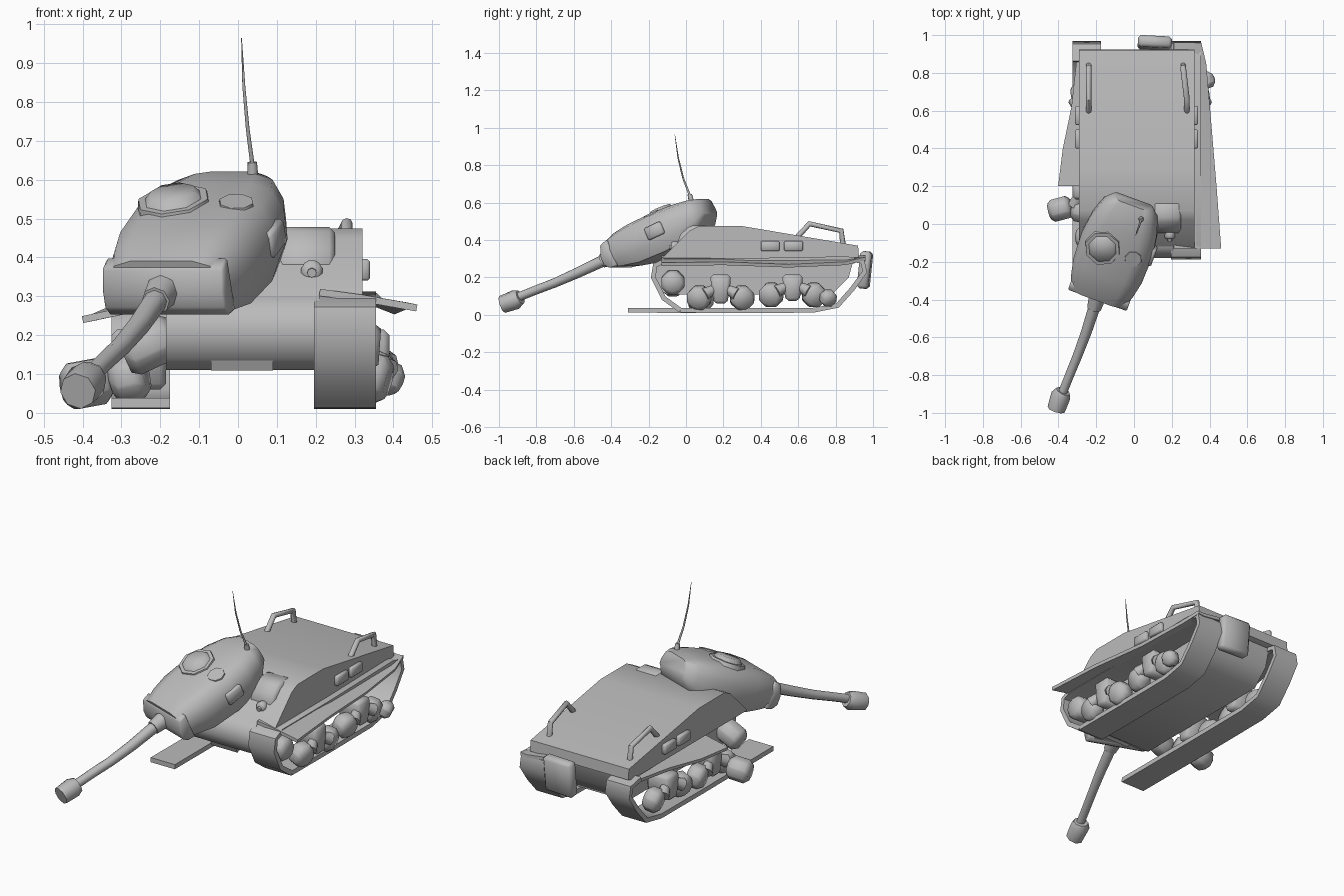
import bpy, bmesh, math
from mathutils import Matrix

if "Cube" in bpy.data.objects:
    bpy.data.objects.remove(bpy.data.objects["Cube"])

GREY = (0.5, 0.5, 0.5, 1)
mat = bpy.data.materials.new("plain grey")
mat.use_nodes = True
mat.diffuse_color = GREY
mat.node_tree.nodes["Principled BSDF"].inputs["Base Color"].default_value = GREY
mat.node_tree.nodes["Principled BSDF"].inputs["Roughness"].default_value = 0.7


def finish(ob, angle):
    """Assign the material, apply modifiers and shade."""
    ob.data.materials.append(mat)
    bpy.ops.object.select_all(action='DESELECT')
    ob.select_set(True)
    bpy.context.view_layer.objects.active = ob
    bpy.ops.object.convert(target='MESH')
    bpy.ops.object.shade_smooth_by_angle(angle=math.radians(angle))


def add(name, bm, matrix=Matrix(), bevel=0, thick=0, angle=55):
    bmesh.ops.recalc_face_normals(bm, faces=bm.faces)
    me = bpy.data.meshes.new(name)
    bm.to_mesh(me)
    bm.free()
    ob = bpy.data.objects.new(name, me)
    bpy.context.collection.objects.link(ob)
    ob.matrix_world = matrix
    if thick:
        ob.modifiers.new("thickness", 'SOLIDIFY').thickness = thick
        ob.modifiers["thickness"].offset = 0
    if bevel:
        ob.modifiers.new("edges", 'BEVEL').width = bevel
    finish(ob, angle)


def loft(name, rings, cap=True, closed=True, **kw):
    bm = bmesh.new()
    rows = [[bm.verts.new(p) for p in r] for r in rings]
    n = len(rows[0])
    for a, b in zip(rows, rows[1:]):
        for i in range(n if closed else n - 1):
            j = (i + 1) % n
            bm.faces.new((a[i], a[j], b[j], b[i]))
    if cap:
        bm.faces.new(rows[0])
        bm.faces.new(rows[-1])
    add(name, bm, **kw)


def prism(name, profile, x0, x1, **kw):
    loft(name, [[(x, y, z) for y, z in profile] for x in (x0, x1)], **kw)


def box(name, loc, size, rot=(0, 0, 0), base=Matrix(), **kw):
    bm = bmesh.new()
    bmesh.ops.create_cube(bm, size=1, matrix=Matrix.Diagonal((*size, 1)))
    turn = [Matrix.Rotation(math.radians(a), 4, ax) for a, ax in zip(rot, 'XYZ')]
    add(name, bm, base @ Matrix.Translation(loc) @ turn[2] @ turn[1] @ turn[0], **kw)


def disc(name, r, depth, matrix, top=None, bevel=0, sides=8):
    bm = bmesh.new()
    bmesh.ops.create_cone(bm, cap_ends=True, segments=sides, radius1=r,
                          radius2=r if top is None else top, depth=depth)
    add(name, bm, matrix, bevel=bevel)


def wheel(name, loc, r=0.065, depth=0.09, lean=0, yaw=0):
    turn = (Matrix.Translation(loc) @ Matrix.Rotation(math.radians(yaw), 4, 'Z')
            @ Matrix.Rotation(math.radians(90 + lean), 4, 'Y'))
    disc(name, r, depth, turn, bevel=0.022)


def tube(name, points, radii):
    cu = bpy.data.curves.new(name, 'CURVE')
    cu.dimensions = '3D'
    cu.bevel_depth = 1
    cu.bevel_resolution = 2
    cu.use_fill_caps = True
    sp = cu.splines.new('POLY')
    sp.points.add(len(points) - 1)
    for p, co, r in zip(sp.points, points, radii):
        p.co = (*co, 1)
        p.radius = r
    ob = bpy.data.objects.new(name, cu)
    bpy.context.collection.objects.link(ob)
    finish(ob, 55)


# Hull
prism("lower_hull", [(-0.1, 0.11), (-0.155, 0.14), (-0.18, 0.2), (-0.17, 0.26), (-0.12, 0.31),
                     (0.9, 0.31), (0.87, 0.2), (0.78, 0.11)], -0.185, 0.21)
prism("upper_hull", [(-0.13, 0.3), (0.02, 0.45), (0.07, 0.475), (0.3, 0.475),
                     (0.92, 0.37), (0.925, 0.31), (0.9, 0.3)], -0.29, 0.32)
prism("driver_hood", [(-0.06, 0.35), (-0.03, 0.43), (0.02, 0.478), (0.12, 0.478), (0.1, 0.35)],
      0.1, 0.25, bevel=0.015)
box("nose_plate", (0.01, -0.137, 0.14), (0.16, 0.02, 0.06), (25, 0, 0))
disc("hull_gun_mount", 0.032, 0.05, Matrix.Translation((0.19, -0.055, 0.365))
     @ Matrix.Rotation(math.radians(90), 4, 'X'), bevel=0.01, sides=6)
tube("hull_gun", [(0.19, -0.05, 0.365), (0.19, -0.09, 0.36)], [0.012, 0.012])
box("rear_stowage_box", (0.11, 0.957, 0.24), (0.18, 0.062, 0.2), (-6, 0, -3), bevel=0.015)

# Side boxes and rails
for side, x, rail_x in (("left", 0.322, 0.26), ("right", -0.295, -0.24)):
    for i, y in enumerate((0.45, 0.575)):
        box(f"{side}_side_box_{i + 1}", (x, y, 0.368), (0.035, 0.1, 0.055), bevel=0.006)
    s = 1 if rail_x > 0 else 0
    tube(f"{side}_deck_rail", [(rail_x + 0.02 * s, 0.59, 0.41), (rail_x + 0.02 * s, 0.66, 0.487),
                               (rail_x, 0.83, 0.45), (rail_x, 0.84, 0.37)], [0.015] * 4)

# Fenders, the left one skewed and the right one broken short
edge = [(-0.13, 0.46, 0.27), (0.2, 0.435, 0.275), (0.55, 0.405, 0.262), (0.85, 0.38, 0.275),
        (0.96, 0.355, 0.3)]
loft("left_fender", [[(0.21, y, 0.31), (0.32, y, 0.295), (x, y, z)] for y, x, z in edge],
     cap=False, closed=False, thick=0.018)
loft("right_fender", [[(-0.19, y, 0.285), (x, y, z)] for y, x, z in
                      ((0.2, -0.4, 0.24), (0.4, -0.375, 0.245), (0.62, -0.33, 0.265),
                       (0.9, -0.3, 0.285))],
     cap=False, closed=False, thick=0.018)


# Tracks, the right one snapped and lying flat in front
def track(name, path, x0, x1, closed):
    path = path + path[:1] if closed else path
    loft(name, [[(x0, y, z), (x1, y, z)] for y, z in path],
         cap=False, closed=False, thick=0.026)


rear = [(0.68, 0.025), (0.81, 0.05), (0.89, 0.14), (0.955, 0.23), (0.945, 0.285), (0.86, 0.3)]
track("left_track", [(-0.03, 0.025), (0.3, 0.023)] + rear +
      [(0.3, 0.29), (-0.11, 0.29), (-0.165, 0.265), (-0.175, 0.2), (-0.12, 0.09)],
      0.195, 0.355, True)
track("right_track", [(-0.31, 0.025), (0.3, 0.023)] + rear, -0.325, -0.175, False)

# Running gear
for side, s, cx in (("left", 1, 0.325), ("right", -1, -0.26)):
    for b, y in enumerate((0.185, 0.57)):
        name = f"{side}_bogie_{b + 1}"
        up = 0.015 * b
        prism(name + "_bracket", [(y - 0.055, 0.215), (y - 0.05, 0.14), (y - 0.035, 0.06 + up),
                                  (y + 0.035, 0.06 + up), (y + 0.05, 0.14), (y + 0.055, 0.215)],
              cx - 0.075 * s, cx + 0.065 * s, bevel=0.015)
        for k, d in enumerate((-0.115, 0.115)):
            wheel(f"{name}_wheel_{k + 1}", (cx + 0.02 * s, y + d, 0.092 + up), 0.07, 0.09,
                  lean=14 * s, yaw=12 * (1 if k else -1))
            tube(f"{name}_arm_{k + 1}", [(cx + 0.03 * s, y + d * 0.2, 0.145 + up),
                                         (cx + 0.055 * s, y + d * 0.75, 0.11 + up)], [0.022, 0.035])
    wheel(f"{side}_sprocket", (cx - 0.03 * s, -0.07, 0.175), 0.07, 0.14, lean=(4 if s > 0 else -25))
wheel("loose_left_wheel", (0.385, 0.76, 0.09), 0.05, 0.07, lean=25, yaw=20)
wheel("loose_right_wheel", (-0.39, 0.08, 0.075), 0.068, 0.12, lean=-10, yaw=15)

# Dislodged turret, tipped forward and turned
TURRET = (Matrix.Translation((-0.19, -0.385, 0.315)) @ Matrix.Rotation(math.radians(-20), 4, 'Z')
          @ Matrix.Rotation(math.radians(24), 4, 'X'))


def on_turret(*loc):
    return TURRET @ Matrix.Translation(loc)


def section(y, w, lo, hi):
    half = [(0.55 * w, hi), (0.85 * w, hi * 0.82), (w, hi * 0.2), (0.99 * w, lo * 0.5), (0.85 * w, lo)]
    ring = half + [(-x, z) for x, z in reversed(half)]
    return [(x, y, z) for x, z in ring]


loft("turret_shell", [section(*v) for v in (
    (0.01, 0.155, -0.07, 0.078), (0.08, 0.175, -0.09, 0.098), (0.17, 0.193, -0.112, 0.107),
    (0.33, 0.198, -0.12, 0.108), (0.45, 0.182, -0.11, 0.1), (0.54, 0.15, -0.078, 0.088),
    (0.595, 0.108, -0.025, 0.07))], matrix=TURRET)
prism("mantlet", [(0.05, -0.078), (0.005, -0.072), (-0.018, -0.045), (-0.018, 0.0), (0.005, 0.06),
                  (0.05, 0.072)], -0.163, 0.168, matrix=TURRET, bevel=0.006)
box("turret_side_port", (0.19, 0.33, 0.0), (0.035, 0.1, 0.07), base=TURRET, bevel=0.008)
disc("cupola_base", 0.105, 0.05, on_turret(-0.065, 0.32, 0.09), top=0.095)
disc("cupola_hatch", 0.078, 0.022, on_turret(-0.065, 0.32, 0.124), top=0.06)
disc("loader_hatch", 0.05, 0.03, on_turret(0.105, 0.32, 0.094)
     @ Matrix.Rotation(math.radians(8), 4, 'Y'), top=0.045)

# Bent gun
tube("gun_collar", [(-0.195, -0.39, 0.312), (-0.212, -0.45, 0.288)], [0.045, 0.037])
tube("gun_barrel", [(-0.2, -0.41, 0.305), (-0.255, -0.58, 0.225), (-0.3, -0.7, 0.172),
                    (-0.345, -0.81, 0.13), (-0.385, -0.91, 0.09)], [0.032, 0.028, 0.025, 0.024, 0.024])
tube("muzzle_brake", [(-0.375, -0.885, 0.095), (-0.388, -0.91, 0.082), (-0.412, -0.982, 0.056)],
     [0.04, 0.053, 0.048])

# Whip antenna
tube("antenna_base", [(0.038, 0.03, 0.6), (0.037, 0.02, 0.645)], [0.015, 0.012])
tube("antenna", [(0.037, 0.02, 0.64), (0.025, -0.015, 0.73), (0.015, -0.042, 0.84), (0.009, -0.06, 0.965)],
     [0.006, 0.005, 0.004, 0.001])
